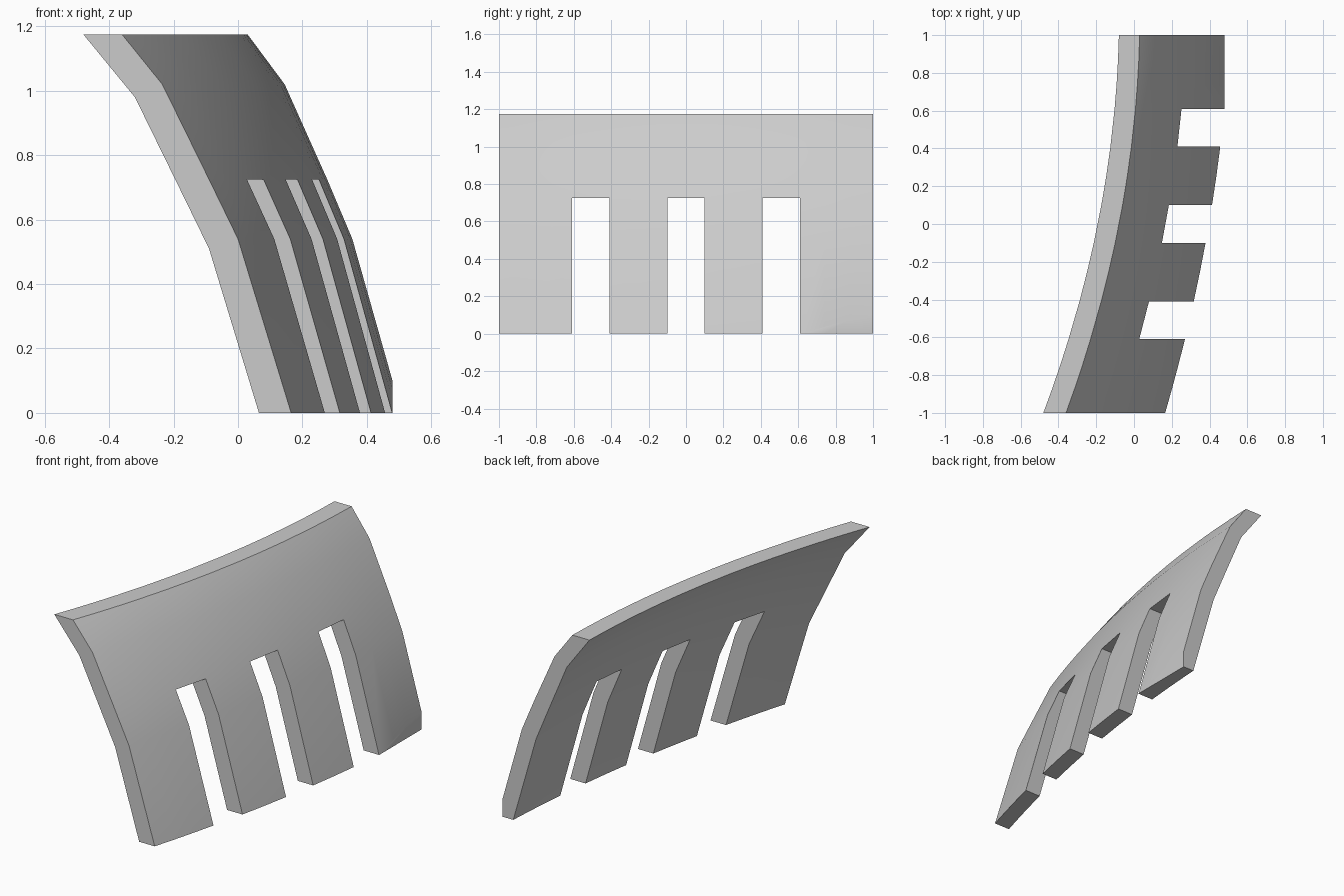
import bpy, bmesh
from math import radians

cube = bpy.data.objects.get("Cube")
if cube:
    bpy.data.objects.remove(cube, do_unlink=True)

grey = bpy.data.materials.new("plain_grey")
grey.use_nodes = True
grey.diffuse_color = (0.6, 0.6, 0.6, 1)
grey.node_tree.nodes["Principled BSDF"].inputs["Base Color"].default_value = (0.6, 0.6, 0.6, 1)

# Profiles: (height, x at front end, x at back end, bow along the length)
OUTER = [(0, .165, .508, .70), (.54, 0, .355, .78), (.725, -.09, .277, .80),
         (1.02, -.235, .145, .85), (1.175, -.36, .03, .88)]
INNER = [(0, .065, .410, .70), (.51, -.09, .263, .78), (.725, -.195, .173, .80),
         (.98, -.32, .065, .85), (1.175, -.48, -.08, .88)]
SLOTS = [(-.61, -.41), (-.1, .1), (.41, .61)]
SLOT_ROWS = 2
YS = sorted({y for s in SLOTS for y in s} | {-1, -.87, -.74, -.25, .25, .74, .87, 1})

bm = bmesh.new()


def sheet(profile):
    """Grid of vertices following a profile along the bowed length."""
    rows = []
    for z, front, back, bow in profile:
        row = []
        for y in YS:
            t = (y + 1) / 2
            f = (1 + bow) * t - bow * t * t
            row.append(bm.verts.new((front + (back - front) * f, y, z)))
        rows.append(row)
    return rows


outer, inner = sheet(OUTER), sheet(INNER)


def solid(r, c):
    if not (0 <= r < len(OUTER) - 1 and 0 <= c < len(YS) - 1):
        return False
    mid = (YS[c] + YS[c + 1]) / 2
    return not (r < SLOT_ROWS and any(a < mid < b for a, b in SLOTS))


# Both skins, with rims wherever a cell borders a slot or the outside
for r in range(len(OUTER) - 1):
    for c in range(len(YS) - 1):
        if not solid(r, c):
            continue
        ring = [(r, c), (r, c + 1), (r + 1, c + 1), (r + 1, c)]
        bm.faces.new([outer[i][j] for i, j in ring])
        bm.faces.new([inner[i][j] for i, j in reversed(ring)])
        neighbours = [(r - 1, c), (r, c + 1), (r + 1, c), (r, c - 1)]
        for k, n in enumerate(neighbours):
            if not solid(*n):
                (a, b), (d, e) = ring[k], ring[(k + 1) % 4]
                bm.faces.new((outer[d][e], outer[a][b], inner[a][b], inner[d][e]))
bmesh.ops.delete(bm, geom=[v for v in bm.verts if not v.link_faces], context='VERTS')

# Trim the protruding lower back corner flat
bmesh.ops.bisect_plane(bm, geom=bm.verts[:] + bm.edges[:] + bm.faces[:],
                       plane_co=(.48, 0, 0), plane_no=(1, 0, 0), clear_outer=True)
bmesh.ops.holes_fill(bm, edges=[e for e in bm.edges if e.is_boundary], sides=0)
bmesh.ops.recalc_face_normals(bm, faces=bm.faces)

mesh = bpy.data.meshes.new("slotted_curved_panel")
bm.to_mesh(mesh)
bm.free()
mesh.materials.append(grey)
panel = bpy.data.objects.new("slotted_curved_panel", mesh)
bpy.context.collection.objects.link(panel)
bpy.context.view_layer.objects.active = panel
panel.select_set(True)
bpy.ops.object.shade_smooth_by_angle(angle=radians(30))
